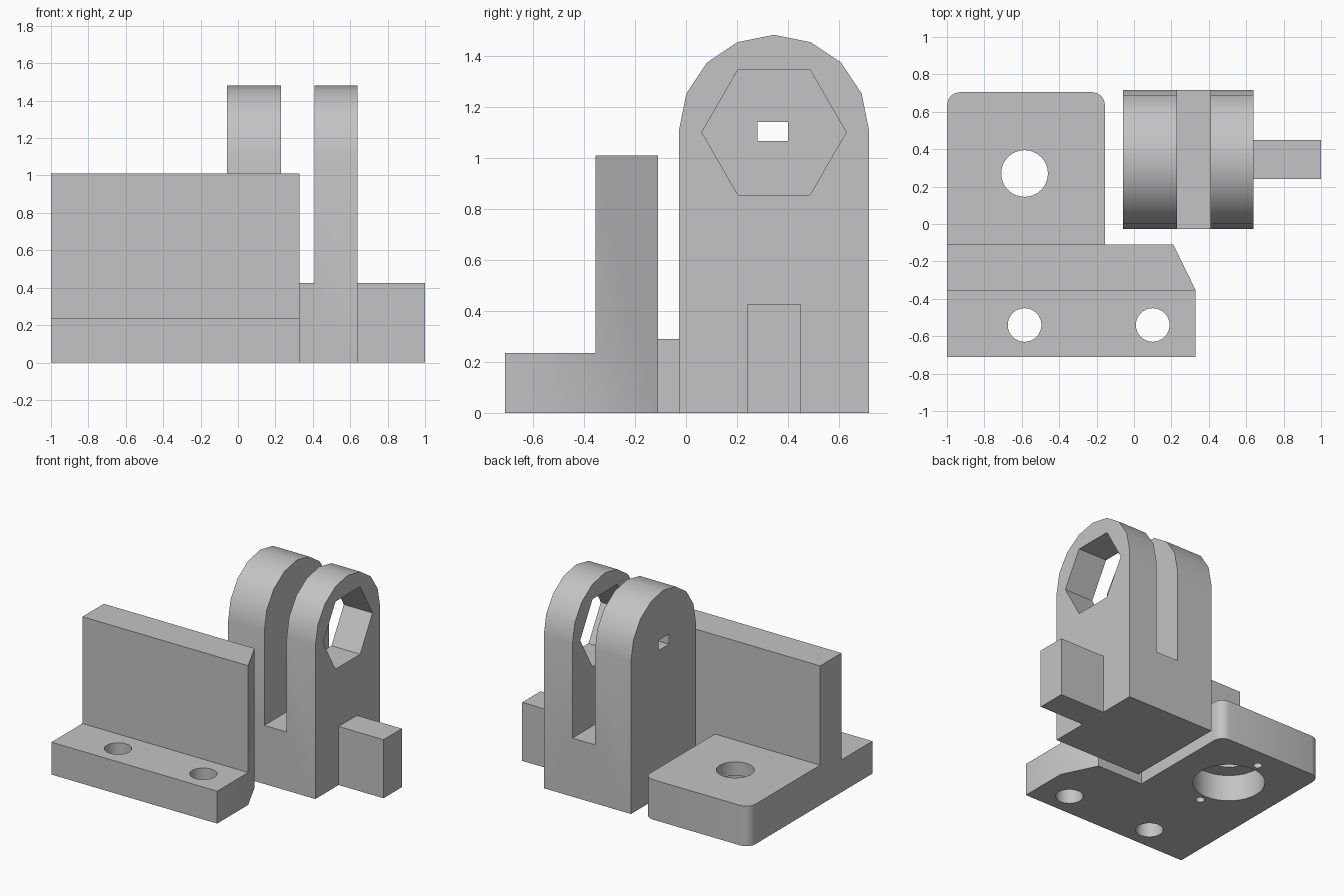
import bpy
import bmesh
from math import cos, sin, pi, radians
from mathutils import Vector

if "Cube" in bpy.data.objects:
    bpy.data.objects.remove(bpy.data.objects["Cube"], do_unlink=True)

grey = bpy.data.materials.new("plain_grey")
grey.use_nodes = True
colour = (0.55, 0.55, 0.55, 1)
grey.diffuse_color = colour
grey.node_tree.nodes["Principled BSDF"].inputs["Base Color"].default_value = colour


def arc(cx, cy, r, start, end, steps):
    """Points along a circular arc, angles in degrees."""
    angles = [radians(start + (end - start) * i / steps) for i in range(steps + 1)]
    return [(cx + r * cos(a), cy + r * sin(a)) for a in angles]


def circle(cx, cy, r, sides=32):
    return arc(cx, cy, r, 0, 360, sides)[:-1]


def rect(a0, b0, a1, b1):
    return [(a0, b0), (a1, b0), (a1, b1), (a0, b1)]


def prism(name, outline, axis, low, high):
    """Extrude an outline along z (outline in x, y) or x (outline in y, z)."""
    bm = bmesh.new()
    if axis == "z":
        points, move = [(a, b, low) for a, b in outline], Vector((0, 0, high - low))
    else:
        points, move = [(low, a, b) for a, b in outline], Vector((high - low, 0, 0))
    face = bm.faces.new([bm.verts.new(p) for p in points])
    new = bmesh.ops.extrude_face_region(bm, geom=[face])["geom"]
    bmesh.ops.translate(bm, vec=move, verts=[v for v in new if isinstance(v, bmesh.types.BMVert)])
    bmesh.ops.recalc_face_normals(bm, faces=bm.faces)
    mesh = bpy.data.meshes.new(name)
    bm.to_mesh(mesh)
    bm.free()
    mesh.materials.append(grey)
    obj = bpy.data.objects.new(name, mesh)
    bpy.context.collection.objects.link(obj)
    return obj


def combine(target, tools, operation):
    """Apply booleans in turn and remove the helper solids."""
    bpy.context.view_layer.objects.active = target
    for tool in tools:
        mod = target.modifiers.new(tool.name, "BOOLEAN")
        mod.operation, mod.solver, mod.object = operation, "EXACT", tool
        bpy.ops.object.modifier_apply(modifier=mod.name)
        bpy.data.objects.remove(tool, do_unlink=True)


def finish(obj):
    bpy.ops.object.select_all(action="DESELECT")
    obj.select_set(True)
    bpy.context.view_layer.objects.active = obj
    bpy.ops.object.shade_smooth_by_angle(angle=radians(30))


# Base bracket: front flange, upright wall and rounded rear plate
LEFT, END, SIDE = -1.0, 0.33, -0.155
FRONT, WALL_FRONT, WALL_BACK, BACK = -0.71, -0.355, -0.11, 0.705
bracket = prism("base_bracket",
                [(LEFT, WALL_FRONT), (END, WALL_FRONT), (0.21, WALL_BACK), (LEFT, WALL_BACK)],
                "z", 0, 1.01)
flange = prism("flange", rect(LEFT, FRONT, END, WALL_FRONT), "z", 0, 0.235)
r = 0.07
plate_outline = ([(LEFT, WALL_BACK), (SIDE, WALL_BACK)]
                 + arc(SIDE - r, BACK - r, r, 0, 90, 4)
                 + arc(LEFT + r, BACK - r, r, 90, 180, 4))
plate = prism("rear_plate", plate_outline, "z", 0, 0.29)
combine(bracket, [flange, plate], "UNION")

# Flange bolt holes, bearing hole with counterbore, and two blind pin holes
HX, HY = -0.585, 0.27
cutters = [prism("bolt_hole", circle(x, -0.54, 0.09), "z", -0.1, 0.4) for x in (HX, 0.1)]
cutters.append(prism("bearing_hole", circle(HX, HY, 0.125), "z", -0.1, 0.4))
cutters.append(prism("counterbore", circle(HX, HY, 0.237), "z", -0.1, 0.19))
for side in (-1, 1):
    cutters.append(prism("pin_hole", circle(HX, HY + side * 0.293, 0.03, 16), "z", -0.1, 0.19))
combine(bracket, cutters, "DIFFERENCE")
finish(bracket)

# Clevis: round-topped block split into two ears, with a tenon on its side
CY, CZ, R = 0.345, 1.11, 0.372
clevis = prism("clevis", [(CY - R, 0), (CY + R, 0)] + arc(CY, CZ, R, 0, 180, 8),
               "x", -0.06, 0.64)
tenon = prism("tenon", rect(0.24, 0, 0.45, 0.425), "x", 0.64, 1.0)
combine(clevis, [tenon], "UNION")

# Slot between the ears, hexagonal nut hole and small rectangular hole
slot = prism("slot", rect(-0.2, 0.425, 0.9, 1.7), "x", 0.23, 0.41)
nut_hole = prism("nut_hole", circle(CY, 1.1, 0.283, 6), "x", 0.35, 0.8)
pin_slot = prism("pin_slot", rect(0.28, 1.065, 0.4, 1.14), "x", -0.2, 0.3)
combine(clevis, [slot, nut_hole, pin_slot], "DIFFERENCE")
finish(clevis)
